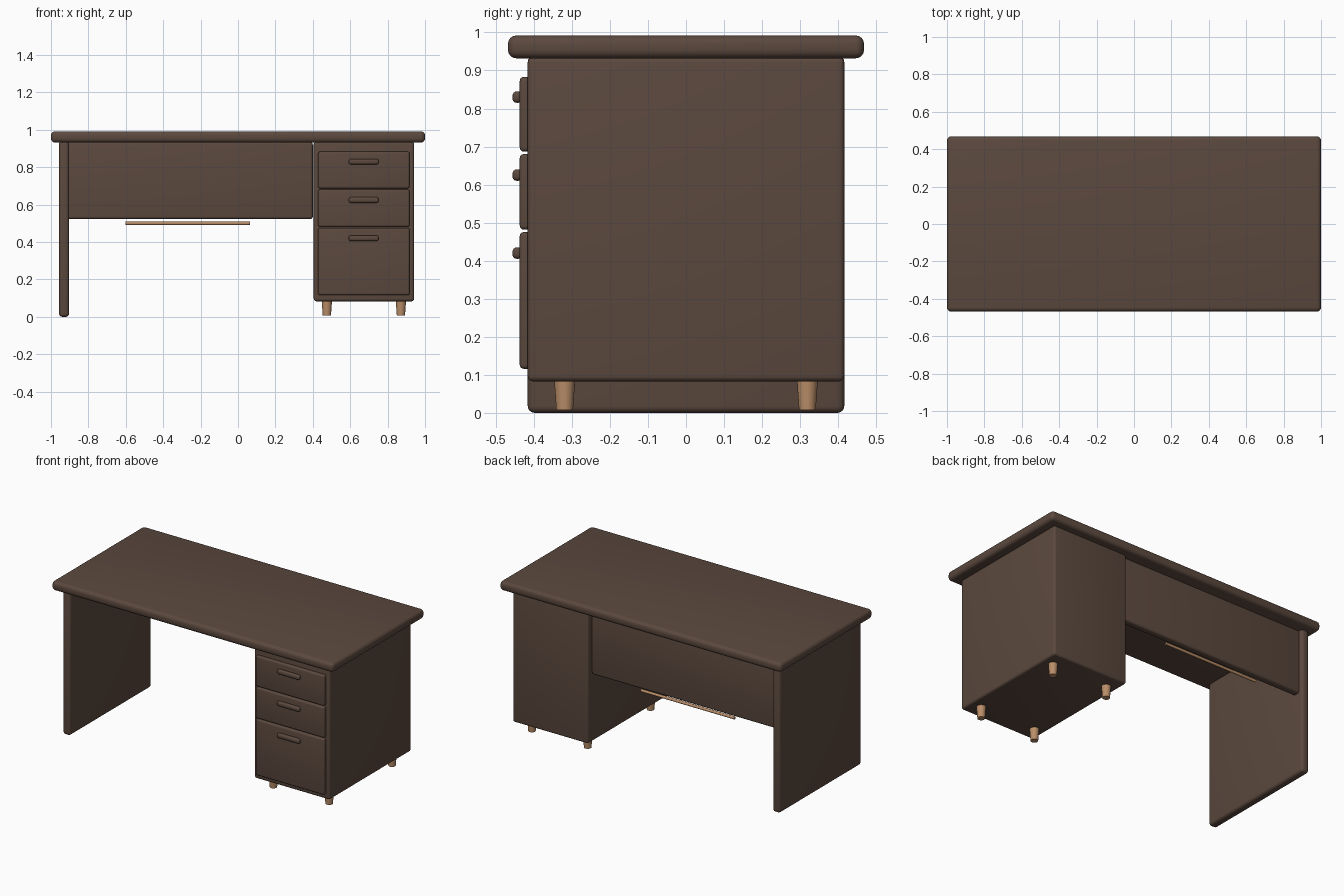
import bpy
import bmesh
import math
from mathutils import Matrix

cube = bpy.data.objects.get("Cube")
if cube:
    bpy.data.objects.remove(cube, do_unlink=True)


def material(name, rgb):
    mat = bpy.data.materials.new(name)
    mat.use_nodes = True
    mat.diffuse_color = (*rgb, 1)
    mat.node_tree.nodes["Principled BSDF"].inputs["Base Color"].default_value = (*rgb, 1)
    return mat


dark_wood = material("dark brown wood", (0.105, 0.066, 0.048))
light_wood = material("light oak wood", (0.49, 0.27, 0.14))


def finish(bm, name, mat):
    mesh = bpy.data.meshes.new(name)
    bm.to_mesh(mesh)
    bm.free()
    mesh.materials.append(mat)
    obj = bpy.data.objects.new(name, mesh)
    bpy.context.collection.objects.link(obj)
    bpy.ops.object.select_all(action='DESELECT')
    obj.select_set(True)
    bpy.context.view_layer.objects.active = obj
    bpy.ops.object.shade_smooth_by_angle(angle=math.radians(35))
    return obj


def rounded_box(name, xs, ys, zs, radius, mat=dark_wood):
    """Box between the given limits with rounded edges."""
    bm = bmesh.new()
    spans = (xs, ys, zs)
    bmesh.ops.create_cube(bm, size=1)
    for v in bm.verts:
        v.co = [(lo + hi) / 2 + c * (hi - lo) for c, (lo, hi) in zip(v.co, spans)]
    bmesh.ops.bevel(bm, geom=bm.edges[:], offset=radius, segments=4,
                    profile=0.5, affect='EDGES', clamp_overlap=True)
    return finish(bm, name, mat)


def cylinder(name, place, r_low, r_high, depth, mat):
    bm = bmesh.new()
    bmesh.ops.create_cone(bm, cap_ends=True, segments=24, radius1=r_low,
                          radius2=r_high, depth=depth, matrix=place)
    return finish(bm, name, mat)


# Top, side panel, drawer cabinet and back panel
rounded_box("desk_top", (-1, 1), (-0.468, 0.468), (0.932, 0.992), 0.022)
rounded_box("side_panel", (-0.957, -0.903), (-0.416, 0.416), (0, 0.94), 0.018)
rounded_box("drawer_cabinet", (0.405, 0.942), (-0.416, 0.416), (0.083, 0.935), 0.014)
rounded_box("back_panel", (-0.93, 0.4), (0.34, 0.39), (0.523, 0.935), 0.014)

# Drawer fronts with their pulls
drawers = {"top": (0.687, 0.883), "middle": (0.482, 0.68), "bottom": (0.116, 0.475)}
for (label, zs), pull_z in zip(drawers.items(), (0.83, 0.625, 0.42)):
    rounded_box(label + "_drawer_front", (0.428, 0.917), (-0.437, -0.405), zs, 0.01)
    rounded_box(label + "_drawer_pull", (0.592, 0.752), (-0.456, -0.43),
                (pull_z - 0.015, pull_z + 0.015), 0.011)

# Tapered cabinet feet
for x, side in ((0.475, "inner"), (0.871, "outer")):
    for y, end in ((-0.319, "front"), (0.319, "back")):
        cylinder(f"{end}_{side}_foot", Matrix.Translation((x, y, 0.05)),
                 0.022, 0.028, 0.084, light_wood)

# Slim rail below the back panel
cylinder("back_rail", Matrix.Translation((-0.268, 0.362, 0.5)) @ Matrix.Rotation(math.pi / 2, 4, 'Y'),
         0.009, 0.009, 0.665, light_wood)
